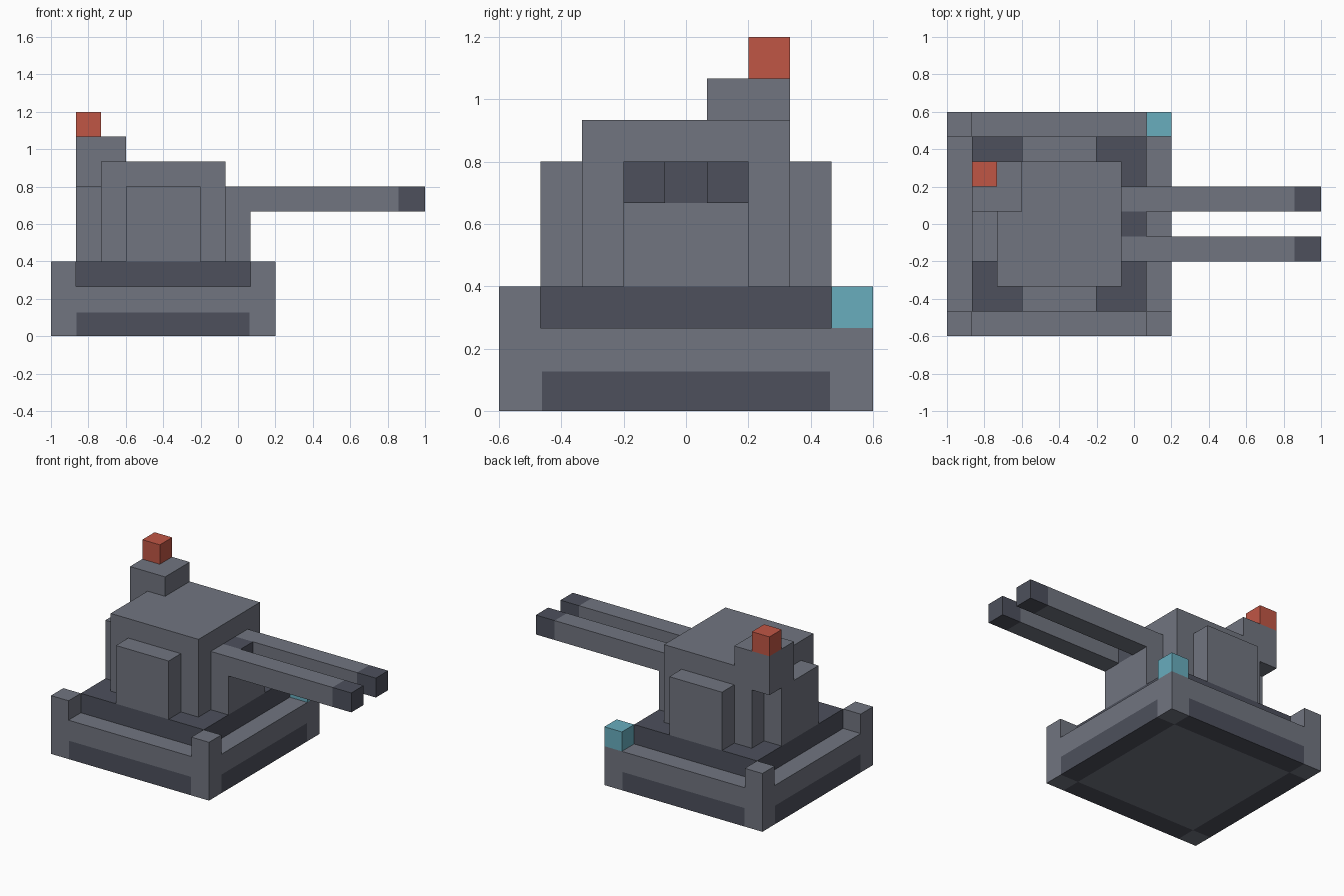
import bpy
import bmesh
from mathutils import Vector

cube = bpy.data.objects.get("Cube")
if cube:
    bpy.data.objects.remove(cube, do_unlink=True)

U = 2 / 15                      # block unit
ORIGIN = Vector((-1, -0.6, 0))  # corner of the block grid


def material(name, rgb):
    lin = [((c / 255 + 0.055) / 1.055) ** 2.4 for c in rgb]
    mat = bpy.data.materials.new(name)
    mat.use_nodes = True
    mat.diffuse_color = (*lin, 1)
    bsdf = mat.node_tree.nodes["Principled BSDF"]
    bsdf.inputs["Base Color"].default_value = (*lin, 1)
    bsdf.inputs["Roughness"].default_value = 0.9
    return mat


GREY = material("armour grey", (113, 117, 128))
DARK = material("dark slate", (77, 80, 92))
RED = material("beacon red", (192, 86, 69))
CYAN = material("light cyan", (104, 173, 190))


def finish(bm, name, *mats):
    bmesh.ops.recalc_face_normals(bm, faces=bm.faces)
    mesh = bpy.data.meshes.new(name)
    bm.to_mesh(mesh)
    bm.free()
    for m in mats:
        mesh.materials.append(m)
    obj = bpy.data.objects.new(name, mesh)
    bpy.context.collection.objects.link(obj)
    return obj


def box_bm(lo, hi):
    """Box between two grid corners, measured in block units."""
    lo, hi = Vector(lo) * U + ORIGIN, Vector(hi) * U + ORIGIN
    bm = bmesh.new()
    bmesh.ops.create_cube(bm, size=1)
    for v in bm.verts:
        v.co = [(lo[i] + hi[i]) / 2 + v.co[i] * (hi[i] - lo[i]) for i in range(3)]
    return bm


def box(name, lo, hi, mat):
    return finish(box_bm(lo, hi), name, mat)


def cut(bm, axis, pos):
    """Slice the mesh across one axis at a grid position."""
    no = Vector((0, 0, 0))
    no[axis] = 1
    co = ORIGIN + no * pos * U
    bmesh.ops.bisect_plane(bm, geom=bm.verts[:] + bm.edges[:] + bm.faces[:],
                           plane_co=co, plane_no=no)


# Base slab with dark skirting panels between the corners
bm = box_bm((0, 0, 0), (9, 9, 2))
for axis in (0, 1):
    for pos in (1.03, 7.97):
        cut(bm, axis, pos)
cut(bm, 2, 0.95)
for f in bm.faces:
    c = (f.calc_center_median() - ORIGIN) / U
    mid_x, mid_y = 1 < c.x < 8, 1 < c.y < 8
    f.material_index = int(c.z < 0.95 and mid_x != mid_y)
finish(bm, "base", GREY, DARK)

# Raised deck and corner posts, one of them a lamp
box("deck", (1, 1, 2), (8, 8, 3), DARK)
for name, x, y, mat in (("post_back_right", 0, 8, GREY), ("post_front_right", 0, 0, GREY),
                        ("post_front_left", 8, 0, GREY), ("corner_lamp", 8, 8, CYAN)):
    box(name, (x, y, 2), (x + 1, y + 1, 3), mat)

# Turret body with side armour, rear block and gun mount
box("turret_body", (2, 2, 3), (7, 7, 7), GREY)
for name, y in (("side_armour_front", 1), ("side_armour_back", 7)):
    box(name, (3, y, 3), (6, y + 1, 6), GREY)
box("rear_block", (1, 3, 3), (2, 6, 6), GREY)
box("gun_mount", (7, 3, 3), (8, 6, 5), GREY)
box("gun_mount_core", (7, 4, 5), (8, 5, 6), DARK)

# Twin barrels with dark muzzles
for name, y in (("barrel_front", 3), ("barrel_back", 5)):
    bm = box_bm((7, y, 5), (15, y + 1, 6))
    cut(bm, 0, 13.93)
    for f in bm.faces:
        f.material_index = int((f.calc_center_median().x - ORIGIN.x) / U > 13.93)
    finish(bm, name, GREY, DARK)

# Stepped sensor tower hooked over the rear edge of the turret
bm = bmesh.new()
profile = ((1, 6), (2, 6), (2, 7), (3, 7), (3, 8), (1, 8))
face = bm.faces.new([bm.verts.new(Vector((x, 5, z)) * U + ORIGIN) for x, z in profile])
side = bmesh.ops.extrude_face_region(bm, geom=[face])["geom"]
bmesh.ops.translate(bm, vec=(0, 2 * U, 0),
                    verts=[g for g in side if isinstance(g, bmesh.types.BMVert)])
finish(bm, "sensor_tower", GREY)
box("beacon", (1, 6, 8), (2, 7, 9), RED)
